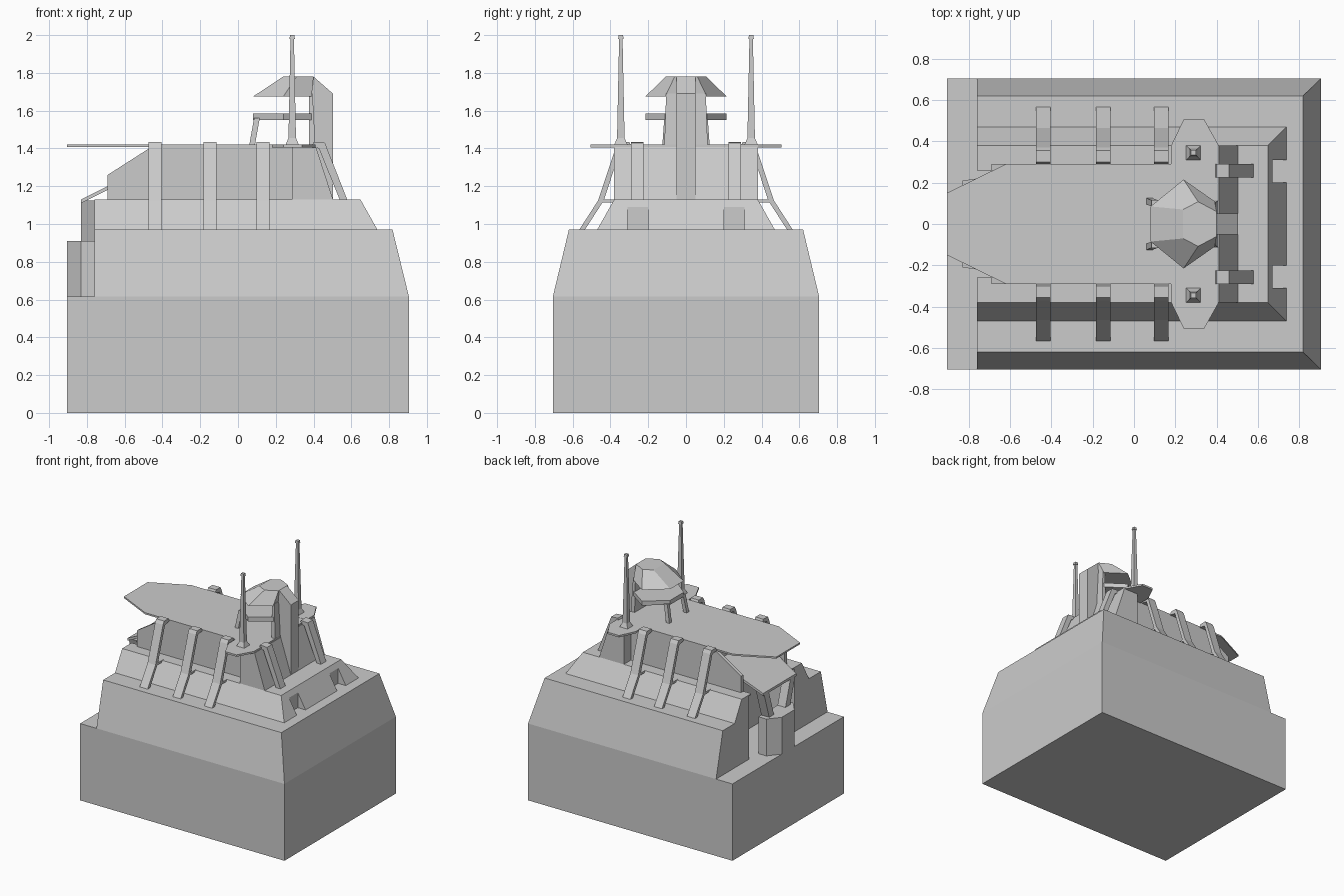
import bpy, bmesh
from mathutils import Vector

if "Cube" in bpy.data.objects:
    bpy.data.objects.remove(bpy.data.objects["Cube"])


def build(name, rings):
    """Closed solid lofted between two matching rings of points."""
    bm = bmesh.new()
    a, b = [[bm.verts.new(p) for p in r] for r in rings]
    n = len(a)
    bm.faces.new(a[::-1])
    bm.faces.new(b)
    for i in range(n):
        j = (i + 1) % n
        bm.faces.new((a[i], a[j], b[j], b[i]))
    bmesh.ops.recalc_face_normals(bm, faces=bm.faces)
    me = bpy.data.meshes.new(name)
    bm.to_mesh(me)
    bm.free()
    ob = bpy.data.objects.new(name, me)
    bpy.context.collection.objects.link(ob)
    return ob


def rect(x0, x1, y0, y1):
    return [(x0, y0), (x1, y0), (x1, y1), (x0, y1)]


def loft(name, low, z0, high, z1):
    return build(name, [[(x, y, z0) for x, y in low], [(x, y, z1) for x, y in high]])


def box(name, x0, x1, y0, y1, z0, z1):
    r = rect(x0, x1, y0, y1)
    return loft(name, r, z0, r, z1)


def side_prism(name, xz, y0, y1):
    return build(name, [[(x, y, z) for x, z in xz] for y in (y0, y1)])


def cross_prism(name, yz, x0, x1):
    return build(name, [[(x, y, z) for y, z in yz] for x in (x0, x1)])


def mirrored(half):
    return half + [(x, -y) for x, y in reversed(half)]


def cut(target, cutter):
    m = target.modifiers.new("cut", "BOOLEAN")
    m.operation = "DIFFERENCE"
    m.solver = "EXACT"
    m.object = cutter
    cutter.hide_render = True
    cutter.hide_set(True)


# Stepped hull
box("base", -.905, .905, -.705, .705, 0, .615)
hull = loft("hull", rect(-.76, .905, -.705, .705), .615, rect(-.76, .818, -.62, .62), .97)
tier = loft("tier", rect(-.76, .738, -.47, .47), .97, rect(-.76, .648, -.38, .38), 1.13)

# Stern recess and bow notches
recess = box("stern_cutter", -1, -.46, -.29, .29, .5, 1.3)
cut(hull, recess)
cut(tier, recess)
for s in (1, -1):
    y0, y1 = sorted((s * .2, s * .31))
    cut(tier, box("notch_cutter", .67, .8, y0, y1, .9, 1.1))

# Deckhouse, forward block with sloped front
box("deckhouse", -.46, .3, -.29, .29, 1.13, 1.407)
side_prism("forward_block", [(.285, 1.13), (.503, 1.13), (.413, 1.407), (.285, 1.407)], -.38, .38)

# Flight deck
deck = mirrored([(-.905, .15), (-.62, .29), (.41, .29)])
loft("flight_deck", deck, 1.407, deck, 1.42)

# Stern ramp and column
ramp = [(-.46, .29, 1.315), (-.69, .23, 1.2), (-.83, .21, 1.13),
        (-.83, -.21, 1.13), (-.69, -.23, 1.2), (-.46, -.29, 1.315)]
build("stern_ramp", [[Vector(p) - Vector((0, 0, .02)) for p in ramp], ramp])
col = mirrored([(-.76, .17), (-.83, .17), (-.905, .08)])
loft("stern_column", col, .615, col, .91)

for s in (1, -1):
    def ys(pts):
        return [(x, y * s) for x, y in pts]

    def span(a, b):
        return sorted((a * s, b * s))

    # Stern side walls and ramp legs
    side_prism("stern_wall", [(-.76, 1.12), (-.46, 1.12), (-.46, 1.407), (-.69, 1.26), (-.69, 1.13), (-.76, 1.13)],
               *span(.26, .29))
    loft("ramp_leg", ys(rect(-.83, -.76, .07, .13)), .9, ys(rect(-.83, -.76, .14, .2)), 1.125)

    # Side platform
    pad = ys([(.18, .28), (.18, .38), (.24, .505), (.34, .505), (.41, .38), (.41, .28)])
    loft("side_platform", pad, 1.406, pad, 1.421)

    # Side buttresses, bent bars with a cross brace
    bar = [(.565, .97), (.465, 1.125), (.37, 1.41), (.355, 1.435), (.3, 1.435),
           (.29, 1.41), (.345, 1.4), (.435, 1.125), (.535, .97)]
    for x in (-.44, -.148, .132):
        cross_prism("side_buttress", [(y * s, z) for y, z in bar], x - .035, x + .035)
        box("buttress_brace", x - .035, x + .035, *span(.36, .45), 1.115, 1.131)

    # Front buttresses
    side_prism("front_buttress", [(.578, 1.13), (.46, 1.43), (.4, 1.435), (.39, 1.41), (.428, 1.4), (.538, 1.13)],
               *span(.225, .29))

    # Antenna mast with foot and tip
    def sq(r):
        return rect(.287 - r, .287 + r, .345 * s - r, .345 * s + r)
    loft("mast_foot", sq(.035), 1.42, sq(.02), 1.455)
    loft("mast", sq(.02), 1.45, sq(.009), 1.985)
    loft("mast_tip", sq(.014), 1.98, sq(.012), 2.0)

    # Bridge leg
    loft("bridge_leg", rect(.06, .09, *span(.095, .125)), 1.42, rect(.085, .115, *span(.085, .115)), 1.56)

# Bridge tower: fin, back slab, sill, roof
side_prism("tower_fin", [(.39, 1.13), (.503, 1.13), (.503, 1.69), (.4, 1.78), (.39, 1.78)], -.05, .05)
loft("tower_slab", rect(.375, .41, -.115, .115), 1.41, rect(.375, .395, -.105, .105), 1.69)
band = mirrored([(.39, .11), (.24, .215), (.08, .085)])
loft("bridge_sill", band, 1.55, band, 1.585)
loft("bridge_roof", band, 1.675, mirrored([(.4, .06), (.31, .108), (.238, .07)]), 1.78)
